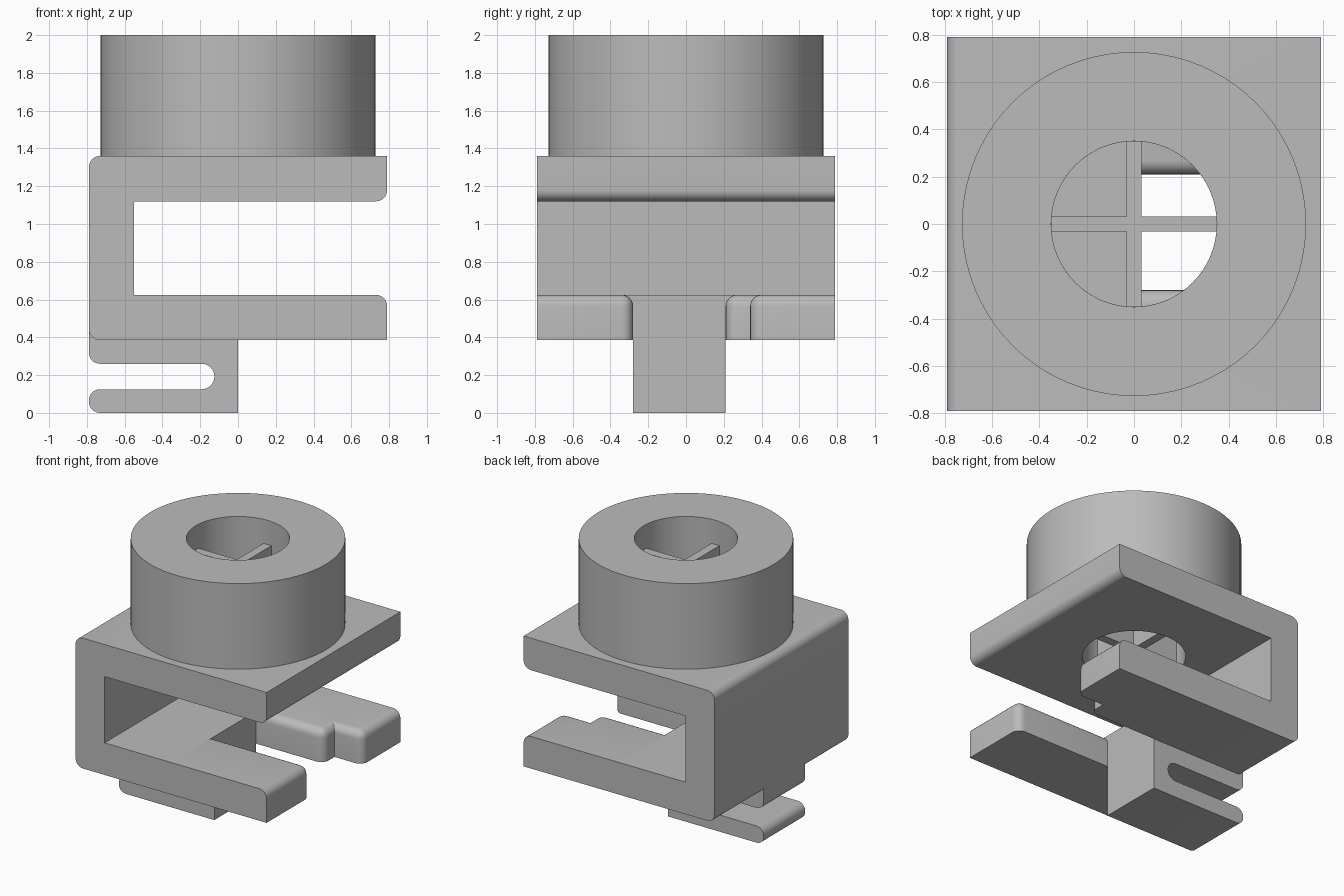
import bpy, bmesh, math
from mathutils import Vector

if "Cube" in bpy.data.objects:
    bpy.data.objects.remove(bpy.data.objects["Cube"])

grey = bpy.data.materials.new("plain_grey")
grey.diffuse_color = (0.5, 0.5, 0.5, 1)
grey.use_nodes = True
grey.node_tree.nodes["Principled BSDF"].inputs["Base Color"].default_value = grey.diffuse_color
R = 0.06            # common fillet radius
W = 0.79            # half width
Y0, Y1 = -0.28, 0.21  # foot and slot sides


def finish(bm, name):
    bmesh.ops.recalc_face_normals(bm, faces=bm.faces)
    me = bpy.data.meshes.new(name)
    bm.to_mesh(me)
    bm.free()
    me.materials.append(grey)
    ob = bpy.data.objects.new(name, me)
    bpy.context.collection.objects.link(ob)
    return ob


def smooth(ob):
    bpy.ops.object.select_all(action='DESELECT')
    ob.select_set(True)
    bpy.context.view_layer.objects.active = ob
    bpy.ops.object.shade_smooth_by_angle(angle=math.radians(30))


def rounded(points, seg=8):
    """Outline from (a, b, radius) corners, rounding those with a radius."""
    out = []
    for i, (a, b, r) in enumerate(points):
        p = Vector((a, b))
        if not r:
            out.append(p)
            continue
        u = (Vector(points[i - 1][:2]) - p).normalized()
        v = (Vector(points[(i + 1) % len(points)][:2]) - p).normalized()
        for k in range(seg + 1):
            t = k / seg * math.pi / 2
            out.append(p + u * r * (1 - math.sin(t)) + v * r * (1 - math.cos(t)))
    return out


def prism(coords, offset):
    bm = bmesh.new()
    f = bm.faces.new([bm.verts.new(c) for c in coords])
    g = bmesh.ops.extrude_face_region(bm, geom=[f])
    bmesh.ops.translate(bm, vec=offset, verts=[v for v in g['geom'] if isinstance(v, bmesh.types.BMVert)])
    bmesh.ops.recalc_face_normals(bm, faces=bm.faces)
    return bm


# C-shaped body; its lower shelf stops at x = 0, where the two arms begin
outline = rounded([(-W, 0.385, R), (0, 0.385, 0), (0, 0.625, 0), (-0.55, 0.625, 0),
                   (-0.55, 1.12, 0), (W, 1.12, R), (W, 1.36, 0), (-W, 1.36, R)])
body = finish(prism([(p.x, -W, p.y) for p in outline], (0, 2 * W, 0)), "clamp_body")

# Bore through the upper plate
bm = bmesh.new()
bmesh.ops.create_cone(bm, cap_ends=True, segments=64, radius1=0.35, radius2=0.35, depth=0.6)
bmesh.ops.translate(bm, vec=(0, 0, 1.3), verts=bm.verts)
cutter = finish(bm, "bore_cutter")
mod = body.modifiers.new("bore", 'BOOLEAN')
mod.object = cutter
mod.solver = 'EXACT'
bpy.context.view_layer.update()
cut_mesh = bpy.data.meshes.new_from_object(body.evaluated_get(bpy.context.evaluated_depsgraph_get()))
body.modifiers.clear()
body.data = cut_mesh
bpy.data.objects.remove(cutter)

# Open the shelf end where the arms join
bm = bmesh.new()
bm.from_mesh(body.data)
for y in (Y0 - R, Y1 + R):
    end = [f for f in bm.faces if abs(f.calc_center_median().x) < 1e-4 and f.normal.x > 0.9]
    geom = end + list({e for f in end for e in f.edges}) + list({v for f in end for v in f.verts})
    bmesh.ops.bisect_plane(bm, geom=geom, plane_co=(0, y, 0), plane_no=(0, 1, 0))
bm.normal_update()
hidden = [f for f in bm.faces if f.normal.x > 0.9 and all(abs(v.co.x) < 1e-4 for v in f.verts)
          and not Y0 - R < f.calc_center_median().y < Y1 + R]
bmesh.ops.delete(bm, geom=hidden, context='FACES')
bm.to_mesh(body.data)
bm.free()
smooth(body)


# Lower arms either side of the slot, filleted on top and at the free corners
def arm(name, plan, round_corners):
    bm = prism([(x, y, 0.385) for x, y in plan], (0, 0, 0.24))
    edges = []
    for e in bm.edges:
        a, b = e.verts[0].co, e.verts[1].co
        mid = (a + b) / 2
        if abs(a.z - b.z) > 0.1:
            if any((mid.xy - Vector(c)).length < 1e-3 for c in round_corners):
                edges.append(e)
        elif mid.z > 0.6 and mid.x > 0.01 and abs(mid.y) < W - 0.01:
            edges.append(e)
    bmesh.ops.bevel(bm, geom=edges, offset=R, segments=6, profile=0.5, affect='EDGES')
    root = [f for f in bm.faces if all(abs(v.co.x) < 1e-4 for v in f.verts)]
    bmesh.ops.delete(bm, geom=root, context='FACES')
    smooth(finish(bm, name))


arm("front_arm", [(0, -W), (W, -W), (W, Y0), (0, Y0)], [(W, Y0)])
arm("back_arm", [(0, Y1), (0.56, Y1), (0.56, 0.34), (W, 0.34), (W, W), (0, W)],
    [(0.56, Y1), (W, 0.34)])

# Slotted spring foot
foot = rounded([(0, 0, 0), (0, 0.385, 0), (-W + R, 0.385, 0), (-W, 0.385 + R, 0),
                (-W, 0.26, R), (-0.125, 0.26, 0.0675), (-0.125, 0.125, 0.0675),
                (-W, 0.125, R), (-W, 0, R)])
smooth(finish(prism([(p.x, Y0, p.y) for p in foot], (0, Y1 - Y0, 0)), "spring_foot"))

# Round collar on top, open underneath
bm = bmesh.new()
prev = first = None
N = 80
rings = []
for r, z in ((0.727, 1.36), (0.727, 2.0), (0.35, 2.0), (0.35, 1.36)):
    rings.append([bm.verts.new((r * math.cos(2 * math.pi * i / N), r * math.sin(2 * math.pi * i / N), z))
                  for i in range(N)])
for lo, hi in zip(rings, rings[1:]):
    for i in range(N):
        j = (i + 1) % N
        bm.faces.new((lo[i], lo[j], hi[j], hi[i]))
smooth(finish(bm, "collar"))

# Cross-shaped divider inside the bore
h, L = 0.032, 0.349
quarter = [(L, -h), (L, h), (h, h)]
plan = []
for k in range(4):
    c, s = round(math.cos(k * math.pi / 2)), round(math.sin(k * math.pi / 2))
    plan += [(c * x - s * y, s * x + c * y) for x, y in quarter]
finish(prism([(x, y, 1.16) for x, y in plan], (0, 0, 0.66)), "cross_divider")
